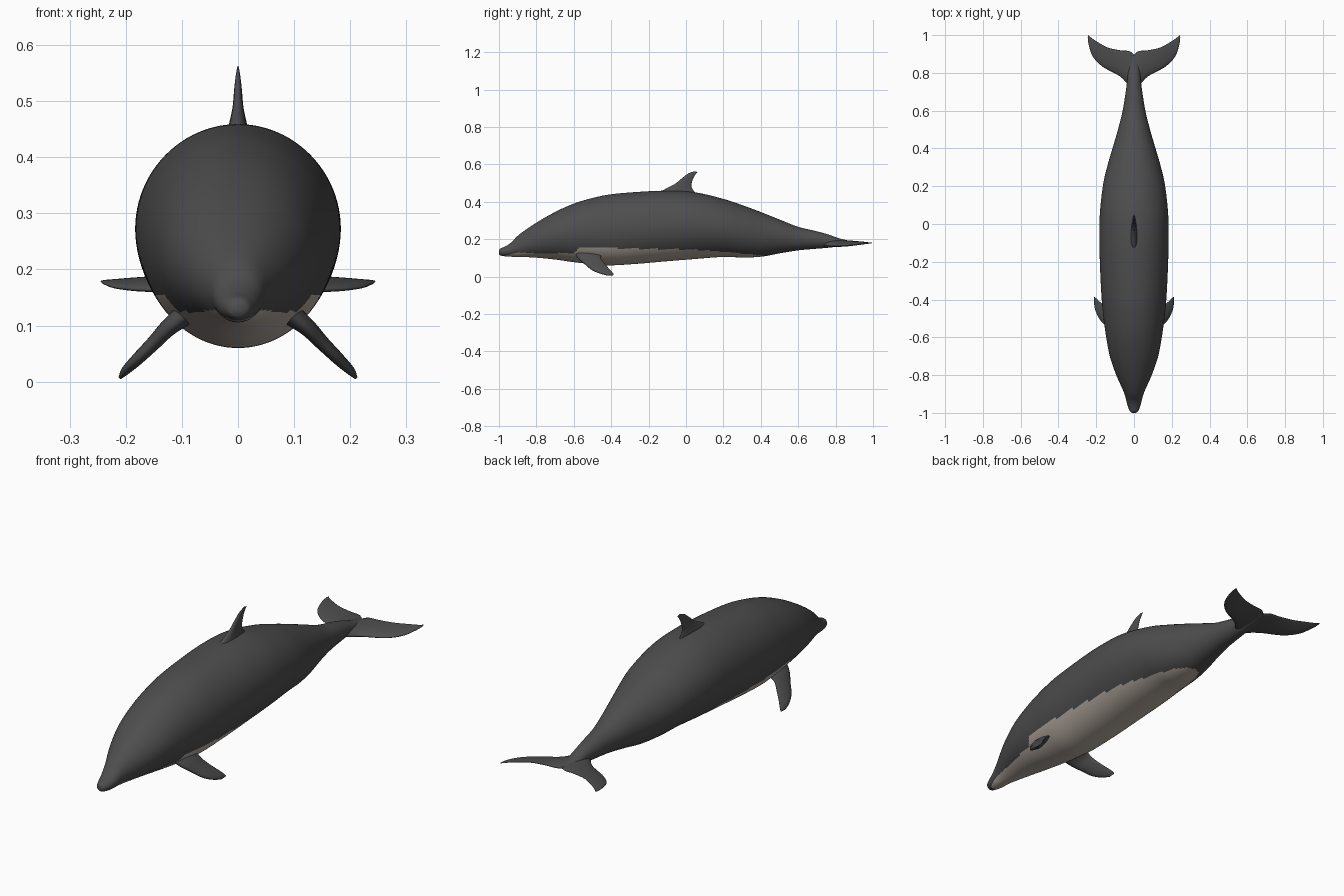
import bpy, bmesh, math
from mathutils import Vector

if "Cube" in bpy.data.objects:
    bpy.data.objects.remove(bpy.data.objects["Cube"])


def material(name, rgb):
    m = bpy.data.materials.new(name)
    m.diffuse_color = (*rgb, 1)
    m.use_nodes = True
    m.node_tree.nodes["Principled BSDF"].inputs["Base Color"].default_value = m.diffuse_color
    return m


DARK = material("dark grey skin", (0.075, 0.075, 0.075))
PALE = material("pale belly", (0.47, 0.41, 0.36))


def spline(keys, steps):
    """Catmull-Rom through rows of numbers (evenly subdivided)."""
    k = [keys[0]] + list(keys) + [keys[-1]]
    out = []
    for i in range(1, len(k) - 2):
        for s in range(steps):
            t = s / steps
            out.append([0.5 * (2 * b + (c - a) * t + (2 * a - 5 * b + 4 * c - d) * t * t
                               + (3 * b - a - 3 * c + d) * t ** 3)
                        for a, b, c, d in zip(k[i - 1], k[i], k[i + 1], k[i + 2])])
    return out + [list(keys[-1])]


def lerp_table(table, y):
    for (a, za), (b, zb) in zip(table, table[1:]):
        if a <= y <= b:
            return za + (zb - za) * (y - a) / (b - a)
    return -1


def loft(name, rings, rule=None):
    """Skin closed rings of points, cap the ends and shade smooth."""
    bm = bmesh.new()
    loops = [[bm.verts.new(p) for p in r] for r in rings]
    n = len(loops[0])
    for a, b in zip(loops, loops[1:]):
        for i in range(n):
            bm.faces.new((a[i], a[(i + 1) % n], b[(i + 1) % n], b[i]))
    bm.faces.new(loops[0])
    bm.faces.new(loops[-1])
    bmesh.ops.recalc_face_normals(bm, faces=bm.faces)
    for f in bm.faces:
        f.smooth = True
        if rule:
            f.material_index = rule(f.calc_center_median())
    mesh = bpy.data.meshes.new(name)
    bm.to_mesh(mesh)
    bm.free()
    mesh.materials.append(DARK)
    mesh.materials.append(PALE)
    ob = bpy.data.objects.new(name, mesh)
    bpy.context.collection.objects.link(ob)
    return ob


def fin(name, keys, normal, side=1):
    """Keys: leading xyz, trailing xyz, half thickness; teardrop sections."""
    nrm = Vector(normal).normalized()
    rings = []
    for r in spline(keys, 8):
        lead, trail = Vector(r[0:3]), Vector(r[3:6])
        ring = []
        for i in range(24):
            a = math.tau * i / 24
            t = (1 - math.cos(a)) / 2
            p = lead + (trail - lead) * t + nrm * (r[6] * math.sin(a) * (1.25 - 0.65 * t))
            ring.append((p.x * side, p.y, p.z))
        rings.append(ring)
    return loft(name, rings)


# Body stations: y, top z, bottom z, half width
stations = [
    (-1.0, .139, .122, .008), (-.992, .150, .113, .021), (-.965, .162, .108, .033),
    (-.935, .182, .106, .041), (-.89, .226, .105, .054), (-.8, .288, .101, .094),
    (-.7, .345, .091, .128), (-.6, .39, .077, .147), (-.5, .42, .066, .161),
    (-.4, .44, .06, .171), (-.25, .453, .069, .179), (-.1, .459, .082, .183),
    (.05, .45, .094, .181), (.2, .415, .105, .165), (.3, .382, .102, .143),
    (.4, .345, .106, .114), (.5, .305, .124, .085), (.6, .266, .14, .060),
    (.7, .242, .149, .044), (.76, .225, .154, .036), (.82, .204, .162, .03),
    (.89, .188, .176, .014)]
rings = []
for y, top, bot, w in spline(stations, 12):
    c, h = (top + bot) / 2, (top - bot) / 2
    rings.append([(w * math.sin(math.tau * i / 96), y, c + h * math.cos(math.tau * i / 96))
                  for i in range(96)])

# Pale belly: everything below this height along the length
belly = [(-.97, .112), (-.9, .128), (-.75, .124), (-.6, .125), (-.57, .155), (-.4, .152),
         (-.1, .147), (.1, .142), (.25, .127), (.36, .118), (.43, .108)]
loft("body", rings, lambda p: 1 if p.z < lerp_table(belly, p.y) else 0)

# Dorsal fin, swept back with a hooked tip
fin("dorsal_fin", [
    (0, -.17, .43, 0, .08, .42, .026), (0, -.12, .463, 0, .05, .448, .017),
    (0, -.06, .495, 0, .029, .48, .010), (0, -.02, .527, 0, .034, .512, .007),
    (0, .012, .551, 0, .045, .537, .004), (0, .045, .563, 0, .062, .559, .001)], (1, 0, 0))

# Paired flippers and tail flukes
for side, tag in ((1, "left"), (-1, "right")):
    fin("flipper_" + tag, [
        (.08, -.60, .13, .08, -.44, .13, .024), (.12, -.575, .096, .125, -.455, .102, .016),
        (.15, -.54, .066, .153, -.437, .072, .013), (.18, -.505, .037, .18, -.413, .044, .011),
        (.201, -.462, .018, .2, -.393, .022, .008), (.211, -.42, .006, .21, -.386, .008, .003)],
        (.72, 0, .69), side)
    fin("tail_fluke_" + tag, [
        (-.002, .70, .178, -.002, .895, .182, .017), (.03, .735, .172, .025, .915, .186, .016),
        (.075, .782, .166, .075, .92, .187, .012), (.165, .832, .164, .14, .935, .187, .009),
        (.217, .885, .168, .195, .965, .184, .006), (.239, .945, .175, .225, .985, .181, .004),
        (.245, .99, .179, .24, 1.0, .18, .001)], (0, -.1, 1), side)
